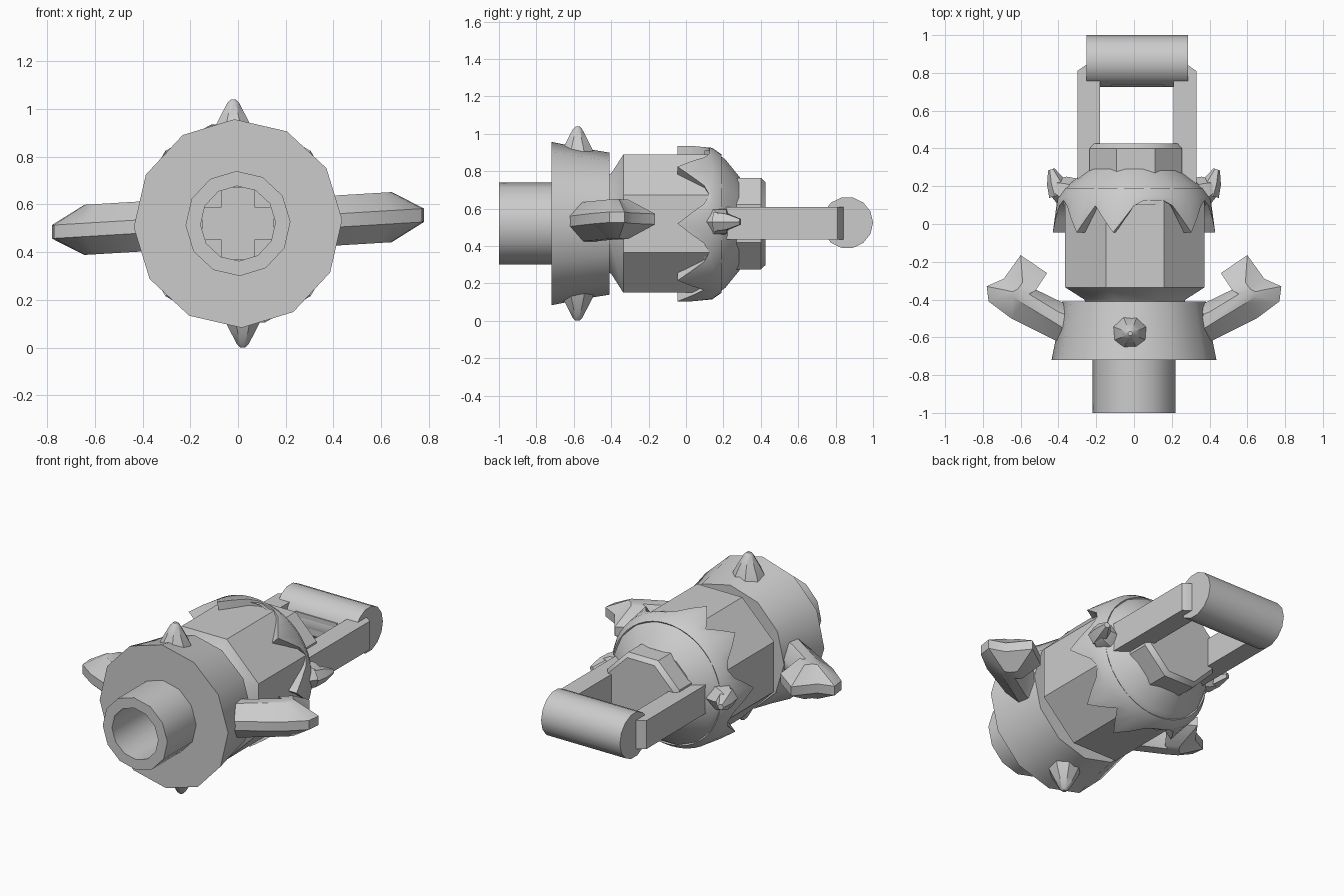
import bpy, bmesh
from math import sin, cos, radians, tau
from mathutils import Vector, Matrix

old = bpy.data.objects.get("Cube")
if old:
    bpy.data.objects.remove(old, do_unlink=True)

CZ = 0.52  # height of the long axis

grey = bpy.data.materials.new("plain grey")
grey.use_nodes = True
grey.diffuse_color = (0.6, 0.6, 0.6, 1)
grey.node_tree.nodes["Principled BSDF"].inputs["Base Color"].default_value = (0.6, 0.6, 0.6, 1)


def finish(name, bm):
    bmesh.ops.remove_doubles(bm, verts=bm.verts, dist=0.0005)
    bmesh.ops.recalc_face_normals(bm, faces=bm.faces)
    mesh = bpy.data.meshes.new(name)
    bm.to_mesh(mesh)
    bm.free()
    mesh.materials.append(grey)
    obj = bpy.data.objects.new(name, mesh)
    bpy.context.collection.objects.link(obj)
    bpy.ops.object.select_all(action='DESELECT')
    obj.select_set(True)
    bpy.context.view_layer.objects.active = obj
    bpy.ops.object.shade_smooth_by_angle(angle=radians(35))
    return obj


def lathe(name, profile, sides, origin=(0, 0, CZ), axis=(0, 1, 0), phase=0, loop=False):
    """Revolve (distance, radius) pairs; profile may be a function of the angle."""
    mat = Matrix.Translation(origin) @ Vector(axis).to_track_quat('Z', 'Y').to_matrix().to_4x4()
    bm = bmesh.new()
    rings = []
    for i in range(sides):
        deg = 360 * i / sides + phase
        pts = profile(deg) if callable(profile) else profile
        a = radians(deg)
        rings.append([bm.verts.new(mat @ Vector((r * cos(a), r * sin(a), h))) for h, r in pts])
    count = len(rings[0])
    for i in range(sides):
        p, q = rings[i], rings[(i + 1) % sides]
        for j in range(count if loop else count - 1):
            k = (j + 1) % count
            bm.faces.new((p[j], q[j], q[k], p[k]))
    bmesh.ops.dissolve_degenerate(bm, edges=bm.edges, dist=0.0005)
    return finish(name, bm)


def prism(name, outline, z0, z1):
    bm = bmesh.new()
    face = bm.faces.new([bm.verts.new((x, y, z0)) for x, y in outline])
    res = bmesh.ops.extrude_face_region(bm, geom=[face])
    verts = [g for g in res["geom"] if isinstance(g, bmesh.types.BMVert)]
    bmesh.ops.translate(bm, verts=verts, vec=(0, 0, z1 - z0))
    return finish(name, bm)


def box(name, center, size):
    bm = bmesh.new()
    bmesh.ops.create_cube(bm, size=1, matrix=Matrix.Translation(center) @ Matrix.Diagonal((*size, 1)))
    return finish(name, bm)


# Hollow nozzle and flared collar
lathe("nozzle_and_collar",
      [(-0.45, 0), (-0.45, 0.157), (-1, 0.157), (-1, 0.22), (-0.72, 0.22),
       (-0.72, 0.437), (-0.56, 0.405), (-0.41, 0.38), (-0.41, 0)], 12, phase=-2)
box("bore_cross_bar", (0, -0.452, CZ), (0.3, 0.016, 0.14))
box("bore_cross_post", (0, -0.452, CZ), (0.14, 0.016, 0.3))

# Eight-sided body with bevelled front
lathe("body", [(-0.42, 0), (-0.42, 0.28), (-0.4, 0.29), (-0.335, 0.4), (0.13, 0.4), (0.13, 0)],
      8, origin=(0.005, 0, CZ), phase=22.5)

# Rounded rear dome and its bevelled end cap
lathe("dome", [(0.1, 0.4), (0.15, 0.395), (0.21, 0.35), (0.29, 0.25), (0.29, 0)], 16, phase=11.25)
lathe("end_cap", [(0.27, 0), (0.27, 0.265), (0.4, 0.265), (0.425, 0.24), (0.425, 0)],
      8, origin=(0.01, 0, CZ), phase=22.5)

# Dripping skirt around the dome
DRIPS = (0, 45, 75, 135, 180, 225, 255, 315)


def drip_profile(deg):
    near = min(abs((deg - d + 180) % 360 - 180) for d in DRIPS)
    d = max(0, 1 - near / 18)
    edge = 0.125 - 0.17 * d
    return [(edge, 0.365), (edge, 0.405 + 0.025 * d), (0.14, 0.405), (0.19, 0.37), (0.17, 0.34)]


lathe("drip_skirt", drip_profile, 48, loop=True)

# Spikes above and below the collar
for label, s in (("upper", 1), ("lower", -1)):
    lathe(label + "_spike", [(0.36, 0.1), (0.4, 0.085), (0.455, 0.055), (0.505, 0.027), (0.519, 0.012), (0.519, 0)],
          8, origin=(-0.02 * s, -0.58, CZ), axis=(0, 0, s), phase=22.5)

# Small rear horns on both sides, bent backwards
for label, s in (("left", 1), ("right", -1)):
    lathe(label + "_horn_base", [(-0.06, 0.09), (0.03, 0.075), (0.07, 0.05), (0.07, 0)],
          6, origin=(0.355 * s, 0.17, CZ + 0.01), axis=(s, 0.35, 0))
    lathe(label + "_horn_tip", [(-0.04, 0.06), (0.03, 0.048), (0.1, 0.018), (0.1, 0)],
          6, origin=(0.405 * s, 0.195, CZ + 0.01), axis=(0.35 * s, 1, 0))

# Forked side fins: thin rim with a raised ridge, the pair turned half round
FIN = [(0.33, -0.64), (0.39, -0.63), (0.65, -0.5), (0.77, -0.41), (0.78, -0.33),
       (0.69, -0.29), (0.6, -0.165), (0.46, -0.26), (0.535, -0.34), (0.37, -0.42), (0.33, -0.42)]
SPINE_A, SPINE_B = Vector((0.33, -0.54)), Vector((0.585, -0.37))


def ridge_point(p):
    d = SPINE_B - SPINE_A
    t = min(1, max(0, (p - SPINE_A).dot(d) / d.dot(d)))
    return p.lerp(SPINE_A + d * t, 0.7)


for label, s in (("left", 1), ("right", -1)):
    bm = bmesh.new()
    layers = []
    for h, inner in ((0.105, True), (0.028, False), (-0.028, False), (-0.105, True)):
        ring = []
        for c in FIN:
            p = Vector(c)
            q = ridge_point(p) if inner else p
            z = 0.018 + 0.06 * (q.x - 0.5) + h
            ring.append(bm.verts.new((s * q.x, q.y, CZ + s * z)))
        layers.append(ring)
    n = len(FIN)
    for lo, hi in zip(layers, layers[1:]):
        for i in range(n):
            k = (i + 1) % n
            bm.faces.new((lo[i], lo[k], hi[k], hi[i]))
    bm.faces.new(layers[0])
    bm.faces.new(layers[-1])
    finish(label + "_fin", bm)

# Rear handle: two arms, a roller grip and its small backing bar
ARM = [(0.315, 0.18), (0.315, 0.81), (0.265, 0.845), (0.195, 0.845), (0.195, 0.18)]
for label, s in (("left", 1), ("right", -1)):
    prism(label + "_handle_arm", [(0.015 + s * x, y) for x, y in ARM], CZ - 0.085, CZ + 0.09)
lathe("handle_grip", [(-0.268, 0), (-0.268, 0.138), (0.268, 0.138), (0.268, 0)],
      14, origin=(0.0175, 0.862, CZ + 0.005), axis=(1, 0, 0))
box("grip_backing", (0.02, 0.77, CZ), (0.28, 0.08, 0.12))
